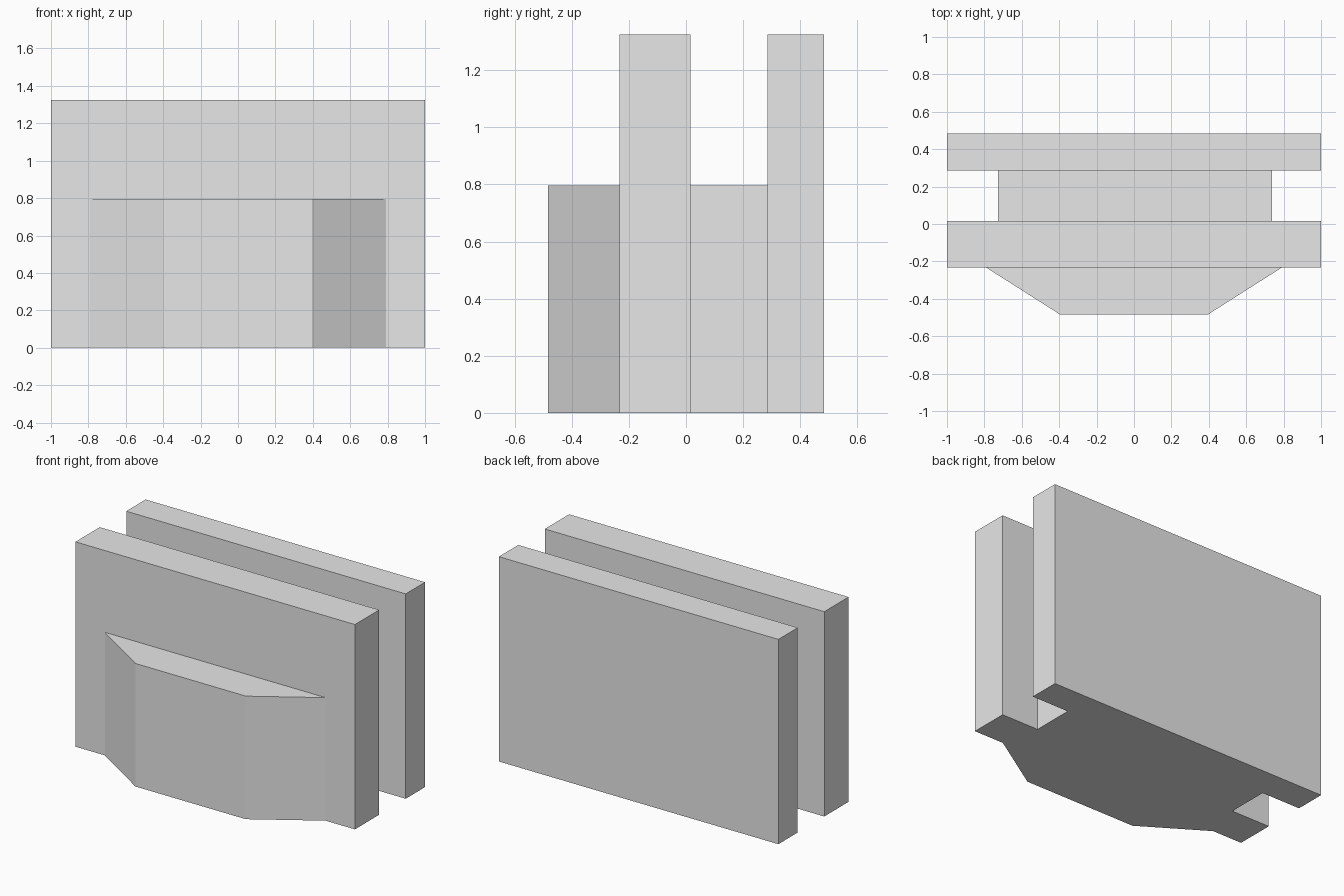
import bpy
import bmesh

default = bpy.data.objects.get("Cube")
if default:
    bpy.data.objects.remove(default, do_unlink=True)

GREY = (0.8, 0.8, 0.8, 1.0)
grey = bpy.data.materials.new("plain grey")
grey.use_nodes = True
grey.diffuse_color = GREY
grey.node_tree.nodes["Principled BSDF"].inputs["Base Color"].default_value = GREY

TALL, LOW = 1.325, 0.796
BACK, GAP_BACK, GAP_FRONT, WALL_FRONT, BAY_FRONT = 0.484, 0.286, 0.015, -0.233, -0.484


def prism(name, outline, height):
    """Extrude a flat floor outline straight up from the ground."""
    bm = bmesh.new()
    base = bm.faces.new([bm.verts.new((x, y, 0)) for x, y in outline])
    top = bmesh.ops.extrude_face_region(bm, geom=[base], use_keep_orig=True)
    verts = [v for v in top["geom"] if isinstance(v, bmesh.types.BMVert)]
    bmesh.ops.translate(bm, verts=verts, vec=(0, 0, height))
    bmesh.ops.recalc_face_normals(bm, faces=bm.faces)
    mesh = bpy.data.meshes.new(name)
    bm.to_mesh(mesh)
    bm.free()
    mesh.materials.append(grey)
    obj = bpy.data.objects.new(name, mesh)
    bpy.context.collection.objects.link(obj)
    return obj


def block(name, left, right, front, back, height):
    return prism(name, [(left, front), (right, front), (right, back), (left, back)], height)


# Two tall parallel slabs
block("back_slab", -1, 1, GAP_BACK, BACK, TALL)
block("front_slab", -1, 1, WALL_FRONT, GAP_FRONT, TALL)

# Low core joining the slabs, slightly off centre
block("connecting_core", -0.727, 0.738, GAP_FRONT, GAP_BACK, LOW)

# Low bay with slanted sides on the front
prism("front_bay", [(-0.79, WALL_FRONT), (-0.395, BAY_FRONT),
                    (0.395, BAY_FRONT), (0.79, WALL_FRONT)], LOW)
